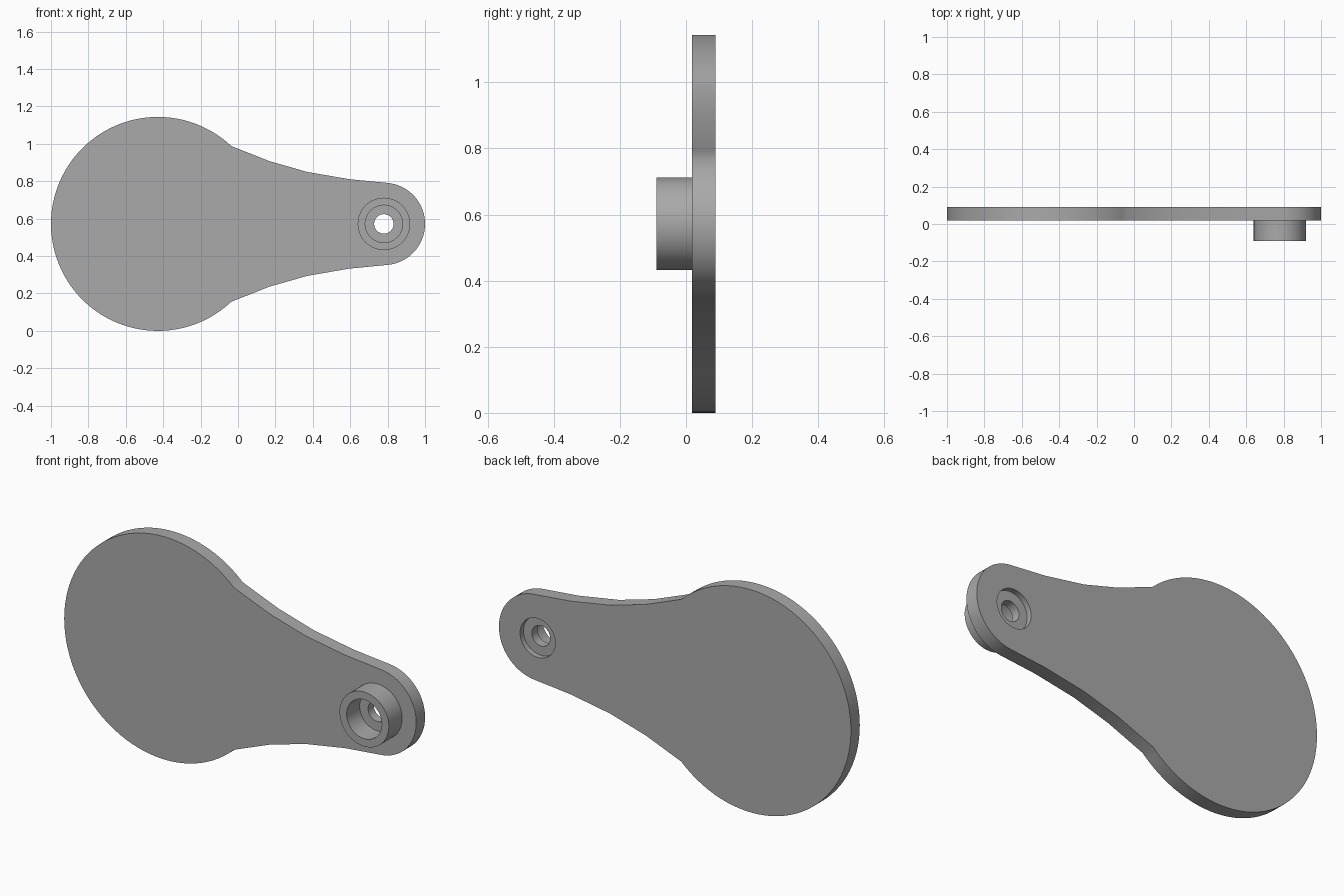
import bpy, bmesh, math

cube = bpy.data.objects.get("Cube")
if cube:
    bpy.data.objects.remove(cube, do_unlink=True)

MID = 0.572                    # height of the axis of symmetry
FRONT, BACK = 0.018, 0.09      # faces of the plate
PIVOT = 0.78                   # x of the hub axis
BOSS, BORE, HOLE = 0.14, 0.10, 0.052
SEG = 64

grey = bpy.data.materials.new("plain grey")
grey.use_nodes = True
colour = (0.40, 0.40, 0.40, 1)
grey.diffuse_color = colour
grey.node_tree.nodes["Principled BSDF"].inputs["Base Color"].default_value = colour


def arc(cx, r, start, end, n):
    """Points (x, z) on an arc centred on the axis of symmetry."""
    return [(cx + r * math.cos(start + (end - start) * i / n),
             MID + r * math.sin(start + (end - start) * i / n)) for i in range(n + 1)]


def ring(bm, points, y):
    return [bm.verts.new((x, y, z)) for x, z in points]


def circle(bm, r, y):
    return ring(bm, arc(PIVOT, r, 0, 2 * math.pi, SEG)[:-1], y)


def wall(bm, a, b):
    n = len(a)
    for i in range(n):
        j = (i + 1) % n
        bm.faces.new((a[i], a[j], b[j], b[i]))


def fill(bm, *loops):
    """Flat face between an outline and the hole inside it."""
    edges = []
    for loop in loops:
        for i, v in enumerate(loop):
            w = loop[(i + 1) % len(loop)]
            edges.append(bm.edges.get((v, w)) or bm.edges.new((v, w)))
    bmesh.ops.triangle_fill(bm, edges=edges, use_beauty=True)


def finish(bm, name):
    mesh = bpy.data.meshes.new(name)
    bm.normal_update()
    bm.to_mesh(mesh)
    bm.free()
    mesh.materials.append(grey)
    obj = bpy.data.objects.new(name, mesh)
    bpy.context.collection.objects.link(obj)
    bpy.ops.object.select_all(action="DESELECT")
    obj.select_set(True)
    bpy.context.view_layer.objects.active = obj
    bpy.ops.object.shade_smooth_by_angle(angle=math.radians(20))


# Plate outline: large disc, faceted tapering neck, small rounded end
disc_angle = math.atan2(0.417, 0.393)
end_angle = math.radians(84)
neck = [(0.167, 0.336), (0.369, 0.278), (0.596, 0.239)]
outline = arc(-0.428, 0.572, disc_angle, 2 * math.pi - disc_angle, 72)
outline += [(x, MID - h) for x, h in neck]
outline += arc(PIVOT, 0.22, -end_angle, end_angle, 36)
outline += [(x, MID + h) for x, h in reversed(neck)]

bm = bmesh.new()
front_edge, back_edge = ring(bm, outline, FRONT), ring(bm, outline, BACK)
wall(bm, front_edge, back_edge)
fill(bm, front_edge, circle(bm, BOSS, FRONT))
fill(bm, back_edge, circle(bm, BORE, BACK))
# Orient the open shell from its known face directions
for f in bm.faces:
    f.normal_update()
    c = f.calc_center_median()
    if abs(f.normal.y) > 0.5:
        flip = f.normal.y * (c.y - 0.05) < 0
    else:
        cx = -0.428 if c.x < 0 else min(c.x, PIVOT)
        flip = f.normal.x * (c.x - cx) + f.normal.z * (c.z - MID) < 0
    if flip:
        f.normal_flip()
finish(bm, "plate")

# Hub: boss, deep front bore, through hole and shallow back recess
profile = [(BOSS, FRONT), (BOSS, -0.09), (BORE, -0.09), (BORE, 0.016),
           (HOLE, 0.016), (HOLE, 0.062), (BORE, 0.062), (BORE, BACK)]
bm = bmesh.new()
rings = [circle(bm, r, y) for r, y in profile]
for a, b in zip(rings, rings[1:]):
    wall(bm, a, b)
bmesh.ops.recalc_face_normals(bm, faces=bm.faces)
# The rim of the boss must face the front
rim = min(bm.faces, key=lambda f: f.calc_center_median().y)
rim.normal_update()
if rim.normal.y > 0:
    bmesh.ops.reverse_faces(bm, faces=bm.faces)
finish(bm, "hub")
